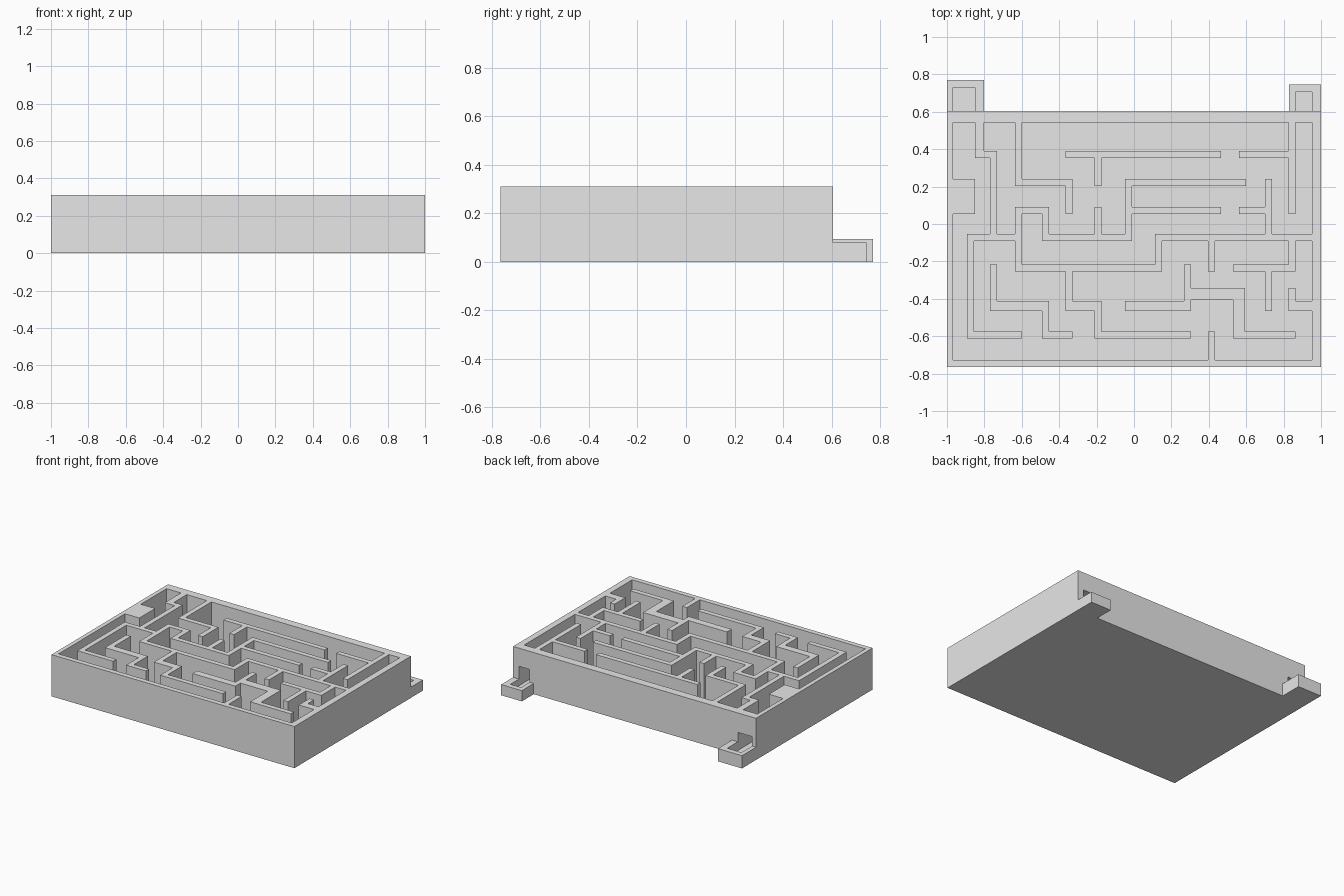
import bpy
import bmesh

default = bpy.data.objects.get("Cube")
if default:
    bpy.data.objects.remove(default, do_unlink=True)

grey = bpy.data.materials.new("light_grey")
grey.use_nodes = True
grey.diffuse_color = (0.8, 0.8, 0.8, 1)
grey.node_tree.nodes["Principled BSDF"].inputs["Base Color"].default_value = (0.8, 0.8, 0.8, 1)

TOP, FLOOR, BACK = 0.31, 0.03, 0.605


def make_boxes(name, boxes):
    """One object from boxes given as (x range, y range, z range)."""
    bm = bmesh.new()
    for box in boxes:
        for v in bmesh.ops.create_cube(bm, size=1)["verts"]:
            v.co = [low if c < 0 else high for c, (low, high) in zip(v.co, box)]
    mesh = bpy.data.meshes.new(name)
    bm.to_mesh(mesh)
    bm.free()
    mesh.materials.append(grey)
    obj = bpy.data.objects.new(name, mesh)
    bpy.context.scene.collection.objects.link(obj)
    return obj


def cut(obj, *box):
    """Carve a box out of an object."""
    cutter = make_boxes("cutter", [box])
    cutter.hide_render = True
    mod = obj.modifiers.new("cut", "BOOLEAN")
    mod.operation, mod.solver, mod.object = "DIFFERENCE", "EXACT", cutter
    graph = bpy.context.evaluated_depsgraph_get()
    graph.update()
    carved = bpy.data.meshes.new_from_object(obj.evaluated_get(graph))
    obj.modifiers.clear()
    obj.data = carved
    bpy.data.objects.remove(cutter, do_unlink=True)


# Open box that holds the maze
body = make_boxes("maze_box", [((-1, 1), (-0.765, BACK), (0, TOP))])
cut(body, (-0.968, 0.952), (-0.727, 0.543), (FLOOR, 1))

# Trays at the back corners, each with a doorway into the box:
# outer x, inner x, outer end, inner end, rim height, doorway height
trays = {
    "entry_tray": ((-1, -0.802), (-0.968, -0.85), 0.77, 0.73, 0.095, 0.165),
    "exit_tray": ((0.83, 1), (0.863, 0.952), 0.745, 0.706, 0.08, 0.175),
}
for name, (outer, inner, end, inner_end, rim, door) in trays.items():
    tray = make_boxes(name, [(outer, (BACK, end), (0, rim))])
    cut(tray, inner, (0.5, inner_end), (FLOOR, 1))
    cut(body, inner, (0.5, 0.65), (FLOOR, door))

# Grid lines of the maze: lower case for x, upper case for y
columns = dict(zip("bcdefghijklqmrnop", (
    -0.875, -0.826, -0.75, -0.618, -0.473, -0.348, -0.193, -0.03, 0.131,
    0.286, 0.414, 0.447, 0.561, 0.58, 0.719, 0.845, 0.97)))
rows = dict(zip("ABCDEFKGHI", (
    0.57, 0.372, 0.222, 0.072, -0.072, -0.235, -0.374, -0.439, -0.594, -0.74)))
thick = {"c": 0.024, "m": 0.032, "G": 0.027, "K": 0.032}

# Each wall runs from grid point to grid point
walls = [
    "cA cB dB dE", "eH bH bE eE", "eD eF jF jE pE", "eD fD fE iE iC rC",
    "hD hE", "iD qD", "eA eC gC gD", "gB qB", "hB hC", "rB oB", "oA oD",
    "rD nD", "nC nE", "lE lF", "oE oF mF", "nF nG", "oK oG pG",
    "dF dG fG fH gH", "gF gG hG hH kH", "iG kG kF", "kK mK mH oH", "lH lI",
]


def span(table, a, b):
    """Range between two grid lines, including the wall thickness."""
    a, b = sorted((a, b), key=table.get)
    return table[a] - thick.get(a, 0.0187), table[b] + thick.get(b, 0.0187)


pieces = []
for wall in walls:
    points = wall.split()
    for p, q in zip(points, points[1:]):
        pieces.append((span(columns, p[0], q[0]), span(rows, p[1], q[1]), (0.01, TOP)))
make_boxes("maze_walls", pieces)

# Solid block closing the corridor after the entry
make_boxes("corridor_block", [((-0.98, -0.85), (0.054, 0.24), (0.01, TOP))])
